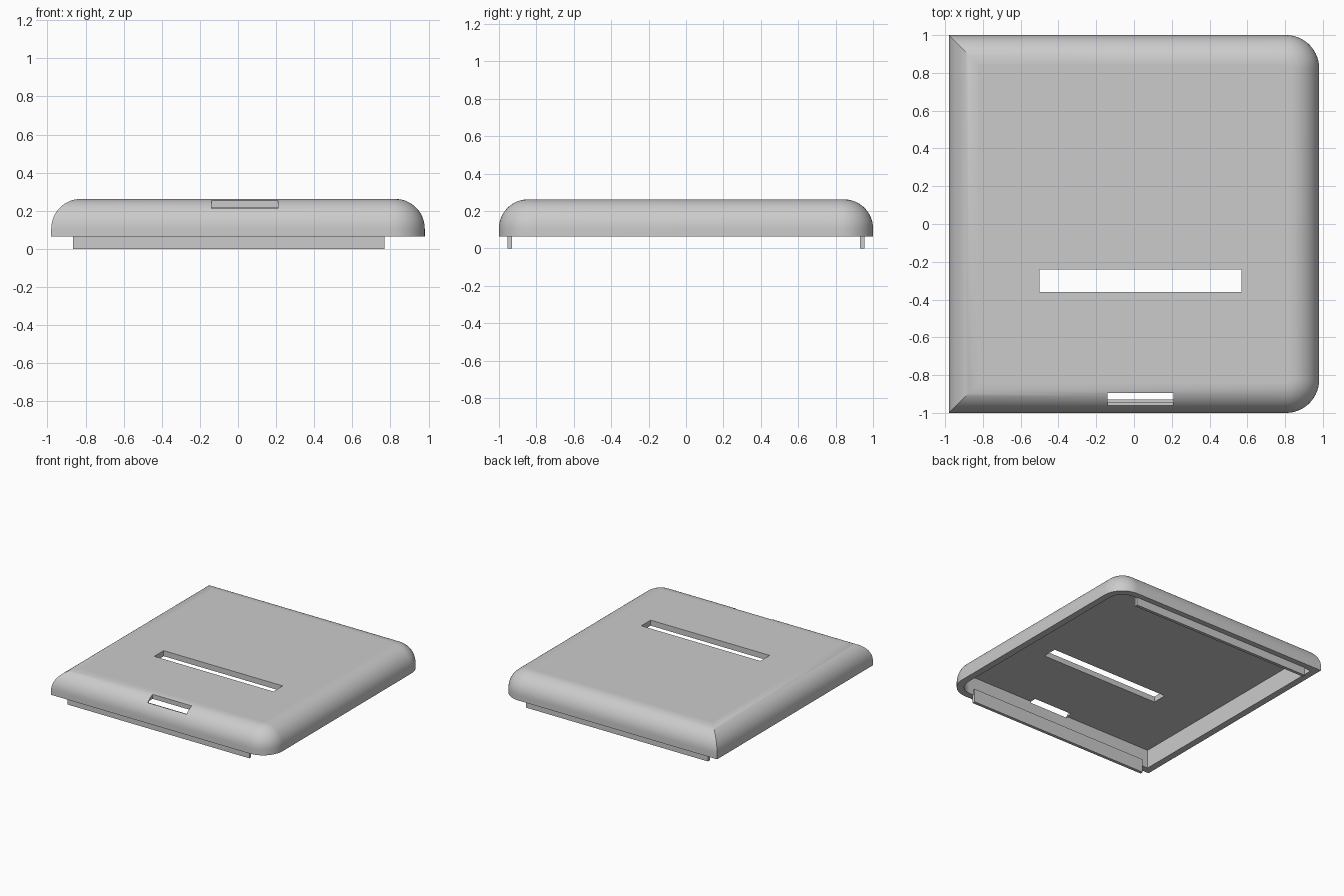
import bpy, bmesh
from math import sin, cos, pi, radians

old = bpy.data.objects.get("Cube")
if old:
    bpy.data.objects.remove(old)

grey = bpy.data.materials.new("plain grey")
grey.use_nodes = True
colour = (0.6, 0.6, 0.6, 1)
grey.diffuse_color = colour
grey.node_tree.nodes["Principled BSDF"].inputs["Base Color"].default_value = colour

HX, HY = 0.98, 1.0            # half sizes of the lid
RIM, TOP, CEILING = 0.065, 0.262, 0.217
ROUND, CORNER, WALL = 0.155, 0.175, 0.055


def outline(inset, z, steps=14):
    """Plan outline: square corners on one side, rounded on the other."""
    x, y, r = HX - inset, HY - inset, CORNER - inset
    pts = [(-x, y, z), (-x, -y, z)]
    for side in (-1, 1):
        for i in range(steps + 1):
            a = pi / 2 * (i / steps - (side < 0))
            pts.append((x - r + r * cos(a), side * (y - r) + r * sin(a), z))
    return pts


def make_object(name, bm):
    mesh = bpy.data.meshes.new(name)
    bmesh.ops.recalc_face_normals(bm, faces=bm.faces)
    bm.to_mesh(mesh)
    bm.free()
    obj = bpy.data.objects.new(name, mesh)
    bpy.context.collection.objects.link(obj)
    mesh.materials.append(grey)
    return obj


def box(name, low, high):
    bm = bmesh.new()
    bmesh.ops.create_cube(bm, size=1)
    for v in bm.verts:
        v.co = [l + (c + 0.5) * (h - l) for c, l, h in zip(v.co, low, high)]
    return make_object(name, bm)


# Lid shell: ceiling, inner wall, rim, outer wall and rounded shoulder
profile = [(WALL, CEILING), (WALL, RIM), (0, RIM)]
for i in range(15):
    a = pi / 2 * i / 14
    profile.append((ROUND * (1 - cos(a)), TOP - ROUND * (1 - sin(a))))
profile.append((ROUND + 0.01, TOP))

bm = bmesh.new()
rings = [[bm.verts.new(p) for p in outline(*step)] for step in profile]
for a, b in zip(rings, rings[1:]):
    for i in range(len(a)):
        j = (i + 1) % len(a)
        bm.faces.new((a[i], a[j], b[j], b[i]))
bm.faces.new(rings[0])
bm.faces.new(rings[-1])
lid = make_object("lid_shell", bm)

# Long slot in the top and short slot on the front shoulder
cutters = [
    box("top_slot_cutter", (-0.5, -0.36, 0.15), (0.57, -0.24, 0.4)),
    box("front_slot_cutter", (-0.14, -0.96, 0.205), (0.21, -0.895, 0.4)),
]
bpy.context.view_layer.objects.active = lid
for cutter in cutters:
    cutter.hide_render = True
    mod = lid.modifiers.new("slot", "BOOLEAN")
    mod.operation = "DIFFERENCE"
    mod.solver = "EXACT"
    mod.object = cutter
    bpy.ops.object.modifier_apply(modifier=mod.name)
    bpy.data.objects.remove(cutter)

bpy.ops.object.select_all(action="DESELECT")
lid.select_set(True)
bpy.ops.object.shade_smooth_by_angle(angle=radians(25))
# Keep the broad flat faces flat
for face in lid.data.polygons:
    if abs(face.normal.z) > 0.999:
        face.use_smooth = False

# Locating tabs under the front and back walls
for name, y in (("front_tab", -0.955), ("back_tab", 0.93)):
    box(name, (-0.865, y, 0), (0.77, y + 0.025, 0.11))
